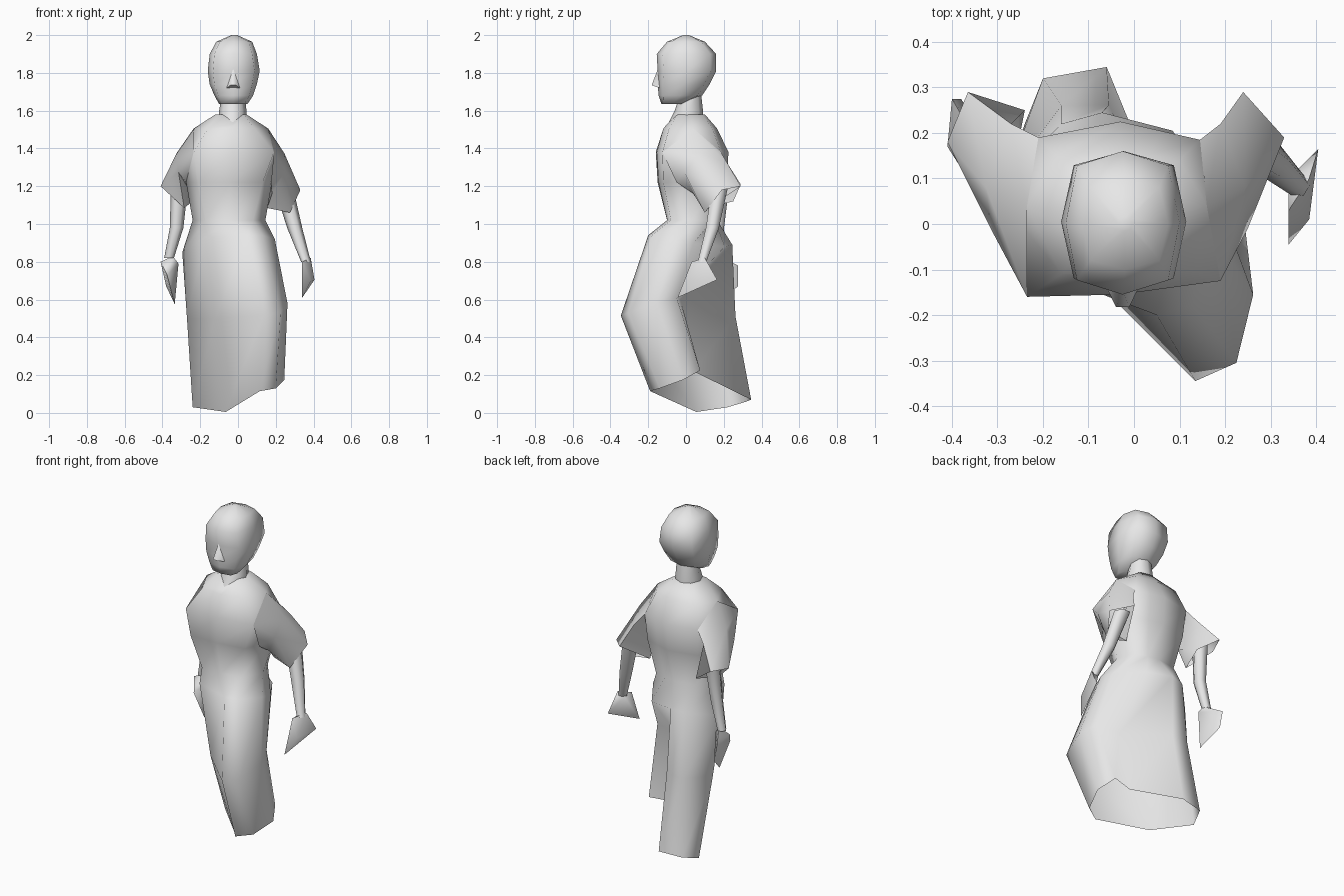
import bpy, bmesh, math
from mathutils import Vector

cube = bpy.data.objects.get("Cube")
if cube:
    bpy.data.objects.remove(cube, do_unlink=True)

# One plain material for the whole figure
grey = bpy.data.materials.new("plain grey")
grey.use_nodes = True
grey.diffuse_color = (0.8, 0.8, 0.8, 1)
grey.node_tree.nodes["Principled BSDF"].inputs["Base Color"].default_value = grey.diffuse_color


def finish(name, bm, angle=80):
    """Turn a bmesh into a smooth-shaded object."""
    bmesh.ops.recalc_face_normals(bm, faces=bm.faces[:])
    mesh = bpy.data.meshes.new(name)
    bm.to_mesh(mesh)
    bm.free()
    mesh.materials.append(grey)
    obj = bpy.data.objects.new(name, mesh)
    bpy.context.collection.objects.link(obj)
    bpy.ops.object.select_all(action='DESELECT')
    obj.select_set(True)
    bpy.context.view_layer.objects.active = obj
    bpy.ops.object.shade_smooth_by_angle(angle=math.radians(angle))


def loft(name, rings, start_cap=False, end_cap=False):
    """Skin a stack of equal-sized rings, closing the chosen ends."""
    bm = bmesh.new()
    rows = [[bm.verts.new(p) for p in ring] for ring in rings]
    for low, high in zip(rows, rows[1:]):
        for i in range(len(low)):
            j = (i + 1) % len(low)
            bm.faces.new((low[i], low[j], high[j], high[i]))
    if start_cap:
        bm.faces.new(rows[0])
    if end_cap:
        bm.faces.new(rows[-1])
    finish(name, bm)


def hull(name, points):
    """Wrap a small solid around a few points."""
    bm = bmesh.new()
    for p in points:
        bm.verts.new(p)
    bmesh.ops.convex_hull(bm, input=bm.verts[:])
    finish(name, bm)


def oval(z, x0, x1, y0, y1, square=0.8):
    """Eight-sided ring that fits a rectangle at height z."""
    cx, cy, rx, ry = (x0 + x1) / 2, (y0 + y1) / 2, (x1 - x0) / 2, (y1 - y0) / 2
    ring = []
    for k in range(8):
        a = k * math.pi / 4
        f = square * math.sqrt(2) if k % 2 else 1
        ring.append((cx + rx * f * math.sin(a), cy - ry * f * math.cos(a), z))
    return ring


def level(z, outline):
    return [(x, y, z) for x, y in outline]


def split_back(ring):
    """Add a ninth point on the back to carry the fold between the legs."""
    middle = (Vector(ring[3]) + Vector(ring[4])) / 2
    return ring[:4] + [tuple(middle)] + ring[4:]


def tube(name, path):
    """Six-sided limb through (x, y, z, radius) stations."""
    rings = []
    for x, y, z, r in path:
        angles = [k * math.pi / 3 for k in range(6)]
        rings.append([(x + r * math.cos(a), y + r * math.sin(a), z) for a in angles])
    loft(name, rings)


# Long skirt in mid stride, open at the hem; the fifth point is the fold
# behind the leading leg. Rings run from the front towards the left.
hem = [(.115, -.19, .115), (.2, -.14, .13), (.245, -.015, .175), (.195, .075, .225),
       (.065, .04, .22),
       (-.06, .345, .07), (-.2, .32, .06), (-.24, .22, .03), (-.065, .055, .005)]
knee = [(.135, -.345, .515), (.225, -.305, .53), (.262, -.155, .58), (.225, -.05, .61),
        (.08, -.03, .6),
        (-.055, .262, .51), (-.16, .26, .5), (-.27, .13, .5), (-.12, -.09, .5)]
hip = [(.05, -.2, .94), (.13, -.18, .94), (.195, -.05, .92), (.19, .04, .9),
       (.085, .205, .88),
       (-.07, .245, .89), (-.16, .22, .88), (-.295, .08, .85), (-.175, -.115, .93)]

# Blouse: waist, bust, chest, shoulders and a dipped collar
waist = level(1.02, [(-.04, -.1), (.08, -.08), (.145, .03), (.1, .14),
                     (-.04, .165), (-.16, .145), (-.24, .03), (-.17, -.1)])
bust = level(1.22, [(-.04, -.145), (.13, -.12), (.18, .0), (.14, .165),
                    (-.03, .215), (-.2, .175), (-.275, .03), (-.21, -.15)])
chest = level(1.38, [(-.03, -.155), (.19, -.125), (.22, .05), (.145, .185),
                     (-.03, .225), (-.21, .19), (-.29, .05), (-.235, -.16)])
shoulder = level(1.505, [(-.03, -.12), (.09, -.09), (.16, .04), (.1, .14),
                         (-.03, .165), (-.17, .15), (-.235, .04), (-.16, -.11)])
collar = oval(1.58, -.12, .045, -.06, .1)
collar[0] = (-.025, -.1, 1.53)
upper = [split_back(ring) for ring in (waist, bust, chest, shoulder, collar)]
loft("dress", [hem, knee, hip] + upper, end_cap=True)

# Short sleeves grow out of the shoulder, back, armpit and chest corners
loft("left_sleeve", [
    [shoulder[2], chest[3], (.175, -.05, 1.22), chest[1]],
    [(.245, .08, 1.375), (.19, .22, 1.32), (.18, .04, 1.16), (.25, -.01, 1.28)],
    [(.33, .19, 1.18), (.24, .29, 1.2), (.155, .12, 1.085), (.275, .1, 1.06)]])
loft("right_sleeve", [
    [shoulder[6], chest[5], bust[6], chest[7]],
    [(-.325, .08, 1.375), (-.27, .22, 1.32), (-.27, .1, 1.2), (-.315, -.01, 1.275)],
    [(-.41, .18, 1.2), (-.365, .29, 1.21), (-.24, .25, 1.12), (-.285, .1, 1.085)]])

# Bare arms
tube("left_arm", [(.24, .18, 1.2, .05), (.3, .14, .98, .04), (.36, .085, .8, .026)])
tube("right_arm", [(-.31, .19, 1.2, .045), (-.325, .17, .98, .036), (-.365, .18, .82, .026)])

# Flat, pointed hands
hull("left_hand", [(.34, .03, .8), (.385, .1, .82), (.34, .1, .8),
                   (.34, -.045, .61), (.405, .165, .705), (.385, .01, .7)])
hull("right_hand", [(-.41, .17, .8), (-.345, .18, .83), (-.315, .17, .79), (-.4, .275, .78),
                    (-.38, .275, .67), (-.375, .115, .73), (-.335, .16, .575)])

# Neck and head
loft("neck", [oval(1.52, -.105, .045, -.1, .095, .7), oval(1.6, -.1, .045, -.06, .09, .7),
              oval(1.69, -.085, .035, -.03, .08, .7)])
loft("head", [
    oval(1.635, -.1, .05, -.13, -.02),
    oval(1.68, -.125, .08, -.145, .085),
    oval(1.74, -.15, .1, -.15, .125),
    oval(1.81, -.16, .115, -.15, .16),
    oval(1.9, -.15, .1, -.155, .16),
    oval(1.965, -.115, .075, -.1, .1),
    oval(2, -.035, -.005, -.015, .015),
], True, True)
hull("nose", [(-.025, -.145, 1.83), (-.04, -.182, 1.735), (-.01, -.182, 1.735),
              (-.06, -.14, 1.72), (.01, -.14, 1.72)])
